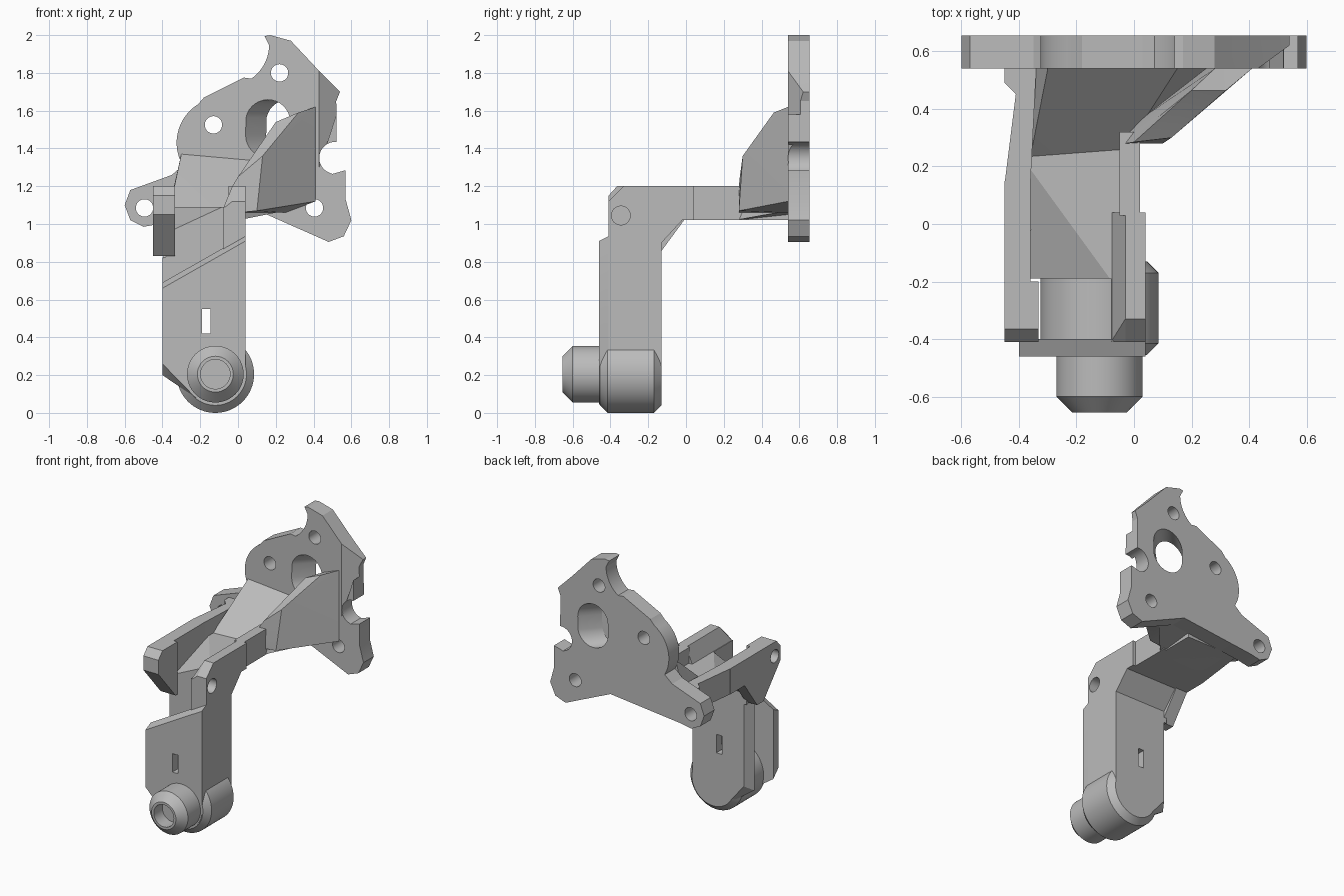
import bpy, bmesh, math
from mathutils import Vector

if "Cube" in bpy.data.objects:
    bpy.data.objects.remove(bpy.data.objects["Cube"])

grey = bpy.data.materials.new("plain grey")
grey.use_nodes = True
grey.diffuse_color = (0.5, 0.5, 0.5, 1)
grey.node_tree.nodes["Principled BSDF"].inputs["Base Color"].default_value = (0.5, 0.5, 0.5, 1)


def finish(bm, name):
    bmesh.ops.recalc_face_normals(bm, faces=bm.faces)
    mesh = bpy.data.meshes.new(name)
    bm.to_mesh(mesh)
    bm.free()
    mesh.materials.append(grey)
    ob = bpy.data.objects.new(name, mesh)
    bpy.context.collection.objects.link(ob)
    return ob


def prism(name, pts, axis, a, b):
    """Extrude a 2D outline along x (points are y, z) or along y (points are x, z)."""
    bm = bmesh.new()
    place = (lambda p, d: (d, *p)) if axis == "x" else (lambda p, d: (p[0], d, p[1]))
    face = bm.faces.new([bm.verts.new(place(p, a)) for p in pts])
    out = bmesh.ops.extrude_face_region(bm, geom=[face])["geom"]
    shift = Vector((b - a, 0, 0)) if axis == "x" else Vector((0, b - a, 0))
    bmesh.ops.translate(bm, vec=shift, verts=[v for v in out if isinstance(v, bmesh.types.BMVert)])
    return finish(bm, name)


def hull(name, pts):
    bm = bmesh.new()
    for p in pts:
        bm.verts.new(p)
    bmesh.ops.convex_hull(bm, input=bm.verts)
    bmesh.ops.dissolve_limit(bm, angle_limit=0.01, verts=bm.verts, edges=bm.edges)
    return finish(bm, name)


def box(name, x, y, z):
    return hull(name, [(i, j, k) for i in x for j in y for k in z])


def circle(cx, cz, r, start=0, end=360, n=32):
    return [(cx + r * math.cos(math.radians(start + (end - start) * i / n)),
             cz + r * math.sin(math.radians(start + (end - start) * i / n))) for i in range(n)]


def lathe(name, profile, cx, cz):
    """Revolve (radius, y) points about a line along y."""
    bm = bmesh.new()
    verts = [bm.verts.new((cx + r, y, cz)) for r, y in profile]
    edges = [bm.edges.new(p) for p in zip(verts, verts[1:])]
    bmesh.ops.spin(bm, geom=verts + edges, cent=(cx, 0, cz), axis=(0, 1, 0),
                   angle=math.tau, steps=64)
    bmesh.ops.remove_doubles(bm, verts=bm.verts, dist=0.0005)
    return finish(bm, name)


def cut(ob, *cutters):
    for cutter in cutters:
        cutter.hide_render = True
        mod = ob.modifiers.new("cut", "BOOLEAN")
        mod.operation, mod.solver, mod.object = "DIFFERENCE", "EXACT", cutter
        bpy.context.view_layer.update()
        mesh = bpy.data.meshes.new_from_object(ob.evaluated_get(bpy.context.evaluated_depsgraph_get()))
        ob.modifiers.clear()
        ob.data = mesh
        bpy.data.objects.remove(cutter)


# Mounting plate with an edge notch, screw holes, oblique slot and bevelled side
outline = [(0.14, 1.995), (0.17, 2), (0.28, 1.97), (0.43, 1.81), (0.54, 1.7), (0.52, 1.65)]
outline += circle(0.515, 1.35, 0.085, 85, 260, 16)
outline += [(0.5, 1.265), (0.57, 1.285), (0.57, 1.13), (0.6, 1.02), (0.56, 0.935), (0.48, 0.905),
            (0.13, 1.06), (-0.42, 1.0), (-0.5, 0.985), (-0.57, 1.02), (-0.6, 1.1), (-0.57, 1.18),
            (-0.35, 1.26)]
outline += circle(-0.085, 1.43, 0.24, 210, 115, 14)
outline += [(-0.18, 1.67), (0.03, 1.775)]
outline += circle(-0.055, 1.95, 0.22, -55, 5, 10)
plate = prism("mounting_plate", outline, "y", 0.54, 0.655)
for x, z in [(-0.495, 1.085), (-0.13, 1.525), (0.22, 1.8), (0.405, 1.085)]:
    cut(plate, prism("hole_cutter", circle(x, z, 0.046), "y", 0.5, 0.7))
slot = circle(0, 1.54, 0.118, 0, 180, 16) + circle(0, 1.47, 0.118, 180, 360, 16)
cut(plate, hull("slot_cutter", [(x + c, y, z) for c, y in [(0.12, 0.5), (0.31, 0.7)] for x, z in slot]),
    hull("bevel_cutter", [(0.43, 0.54, 1.85), (0.43, 0.54, 1.3), (0.43, 0.5, 1.85), (0.43, 0.5, 1.3)]
         + [(0.56, y, z) for y in (0.5, 0.635) for z in (1.7, 1.85)]))

# Barrel and hollow nose at the foot
CX, CZ = -0.12, 0.205
lathe("barrel", [(0, -0.455), (0.165, -0.455), (0.205, -0.415), (0.205, -0.17),
                 (0.165, -0.13), (0, -0.13)], CX, CZ)
lathe("nose", [(0, -0.45), (0.15, -0.45), (0.15, -0.6), (0.095, -0.655), (0.078, -0.655),
               (0.078, -0.56), (0, -0.56)], CX, CZ)

# Front and back plates of the leg, joined by the side wall
arc = circle(CX, CZ, 0.162, 225, 360, 14)
front = hull("leg_front_plate",
             [(x, y, z) for y in (-0.46, -0.4) for x, z in arc]
             + [(-0.4, -0.46, 0.26), (-0.4, -0.46, 0.66), (0.04, -0.46, 0.91),
                (-0.4, -0.4, 0.2), (-0.4, -0.4, 0.69), (0.04, -0.4, 0.94)])
back = hull("leg_back_plate",
            [(x, y, z) for y in (-0.19, -0.13) for x, z in arc]
            + [(-0.4, -0.19, 0.2), (-0.4, -0.19, 0.82), (0.04, -0.19, 0.92),
               (-0.36, -0.13, 0.24), (-0.36, -0.13, 0.9), (0.04, -0.13, 0.9)])
for part in (front, back):
    cut(part, box("window_cutter", (-0.19, -0.145), (-0.5, -0.1), (0.42, 0.55)))

side = prism("right_wall", [(-0.41, 0.2), (-0.41, 1.09), (0.04, 1.09), (0.04, 1.02),
                            (-0.02, 1.02), (-0.13, 0.9), (-0.13, 0.2)], "x", -0.08, 0.04)
cut(side, prism("pin_cutter", circle(-0.345, 1.045, 0.05, n=24), "x", -0.04, 0.1))
top = hull("right_wall_top", [(x, y, 1.08) for x in (-0.08, 0.04) for y in (-0.41, 0.04)]
           + [(x, y, z) for x in (-0.03, 0.04) for y, z in [(-0.41, 1.12), (-0.33, 1.2), (0.04, 1.2)]])
cut(top, prism("pin_cutter", circle(-0.345, 1.045, 0.05, n=24), "x", -0.04, 0.1))
box("right_wall_rear", (-0.05, 0.02), (0.03, 0.32), (1.02, 1.2))

# Left wall with its hanging tip, thinner rear run and corner rib
left = prism("left_wall", [(-0.41, 1.05), (-0.41, 1.15), (-0.365, 1.2), (0.15, 1.2), (0.15, 1.02),
                           (-0.01, 1.02), (-0.15, 0.83), (-0.22, 0.83)], "x", -0.45, -0.36)
lip = prism("left_wall_lip", [(-0.41, 1.05), (-0.41, 1.15), (-0.365, 1.2), (-0.2, 1.2),
                              (-0.2, 0.83), (-0.22, 0.83)], "x", -0.37, -0.333)
cut(left, prism("pin_cutter", circle(-0.345, 1.1, 0.045, n=24), "x", -0.5, -0.38))
hull("left_wall_rear", [(x, y, z) for z in (1.02, 1.2) for x, y in
                        [(-0.45, 0.14), (-0.41, 0.18), (-0.36, 0.14), (-0.4, 0.54), (-0.34, 0.54)]
                        if x > -0.44 or y < 0.2])
hull("left_rib", [(x, y, z) for z in (1.03, 1.2) for x, y in
                  [(-0.45, 0.54), (-0.45, 0.49), (-0.4, 0.44), (-0.38, 0.54)]])

# Channel floor with a sunk corner, and the ramp up to the plate
floor = prism("channel_floor", [(-0.19, 0.82), (-0.13, 0.82), (-0.13, 0.9), (-0.02, 1.02),
                                (0.54, 1.02), (0.54, 1.09), (-0.19, 1.09)], "x", -0.38, 0.0)
cut(floor, hull("corner_cutter", [(-0.36, -0.195, 0.96), (-0.36, -0.195, 1.12),
                                  (-0.08, -0.195, 1.09), (-0.08, -0.195, 1.12),
                                  (-0.36, 0.19, 1.09), (-0.36, 0.19, 1.12)]))
hull("ramp", [(-0.38, 0.235, 1.02), (0.0, 0.26, 1.02), (-0.38, 0.54, 1.02), (0.25, 0.54, 1.07),
              (-0.36, 0.235, 1.09), (-0.03, 0.26, 1.09), (-0.3, 0.54, 1.37), (0.15, 0.54, 1.33)])

# Diagonal gusset
hull("gusset", [(0.1, 0.28, 1.07), (0.41, 0.54, 1.12), (0.13, 0.3, 1.36), (0.32, 0.465, 1.59),
                (0.41, 0.54, 1.62), (0.0, 0.285, 1.25), (0.2, 0.465, 1.54), (0.28, 0.54, 1.57),
                (-0.03, 0.28, 1.2), (-0.03, 0.33, 1.06), (0.0, 0.28, 1.06), (0.25, 0.54, 1.06)])

# Crisp edges with smooth curves
for ob in bpy.context.scene.objects:
    ob.select_set(ob.type == "MESH")
    bpy.context.view_layer.objects.active = ob
bpy.ops.object.shade_smooth_by_angle(angle=math.radians(20))
